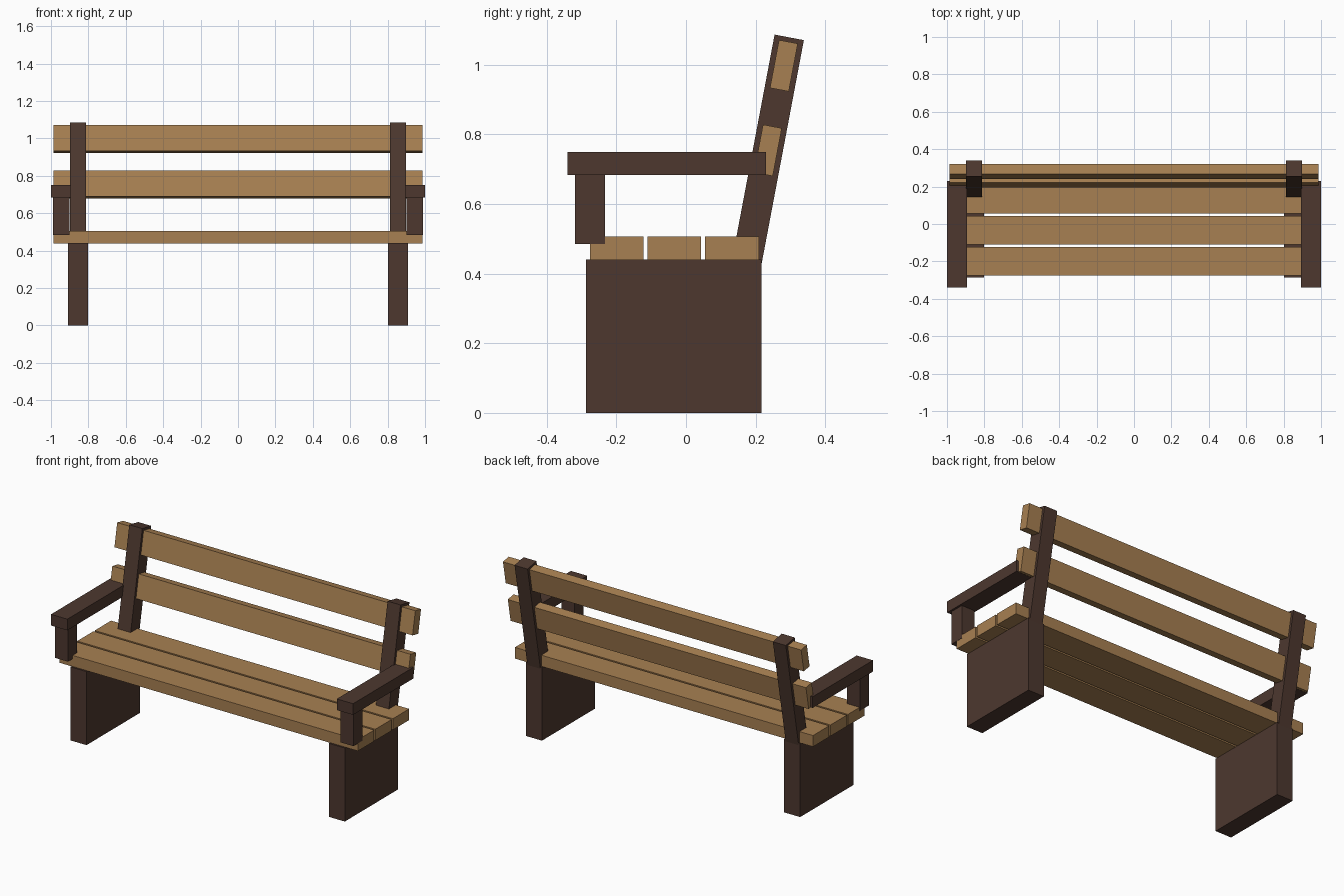
import bpy, math
from mathutils import Matrix, Vector

if "Cube" in bpy.data.objects:
    bpy.data.objects.remove(bpy.data.objects["Cube"])


def material(name, rgb):
    m = bpy.data.materials.new(name)
    m.diffuse_color = (*rgb, 1)
    m.use_nodes = True
    m.node_tree.nodes["Principled BSDF"].inputs["Base Color"].default_value = m.diffuse_color
    return m


wood = material("light wood", (0.39, 0.216, 0.084))
dark = material("dark brown", (0.074, 0.039, 0.028))
TILT = math.radians(10.7)


def box(name, centre, size, mat, tilt=0.0):
    """Box with given centre and size, leaned back about the x axis."""
    bpy.ops.mesh.primitive_cube_add(size=1)
    ob = bpy.context.object
    ob.name = name
    ob.data.transform(Matrix.Diagonal((*size, 1)))
    ob.location = centre
    ob.rotation_euler.x = -tilt
    ob.data.materials.append(mat)
    return ob


# Seat: three planks
for i in range(3):
    box(f"seat_plank_{i + 1}", (0, -0.199 + i * 0.1655, 0.4725),
        (1.974, 0.154, 0.067), wood)

# Backrest: two leaning planks set into the posts
lean = Vector((0, math.sin(TILT), math.cos(TILT)))
top = Vector((0, 0.2965, 1.0785))
for i, z in enumerate((0.754, 0.997)):
    c = top + lean * ((z - top.z) / lean.z)
    box(f"back_plank_{i + 1}", c, (1.974, 0.055, 0.14), wood, TILT)

for side, s in (("left", -1), ("right", 1)):
    # Slab leg
    box(f"{side}_leg", (s * 0.855, -0.035, 0.22), (0.106, 0.504, 0.44), dark)
    # Leaning back post, its foot buried in the leg
    length = 0.67
    c = top - lean * (length / 2)
    c.x = s * 0.855
    box(f"{side}_back_post", c, (0.086, 0.0855, length), dark, TILT)
    # Armrest and its front support
    box(f"{side}_armrest", (s * 0.946, -0.055, 0.7165), (0.108, 0.57, 0.067), dark)
    box(f"{side}_armrest_support", (s * 0.945, -0.276, 0.585), (0.086, 0.087, 0.2), dark)
